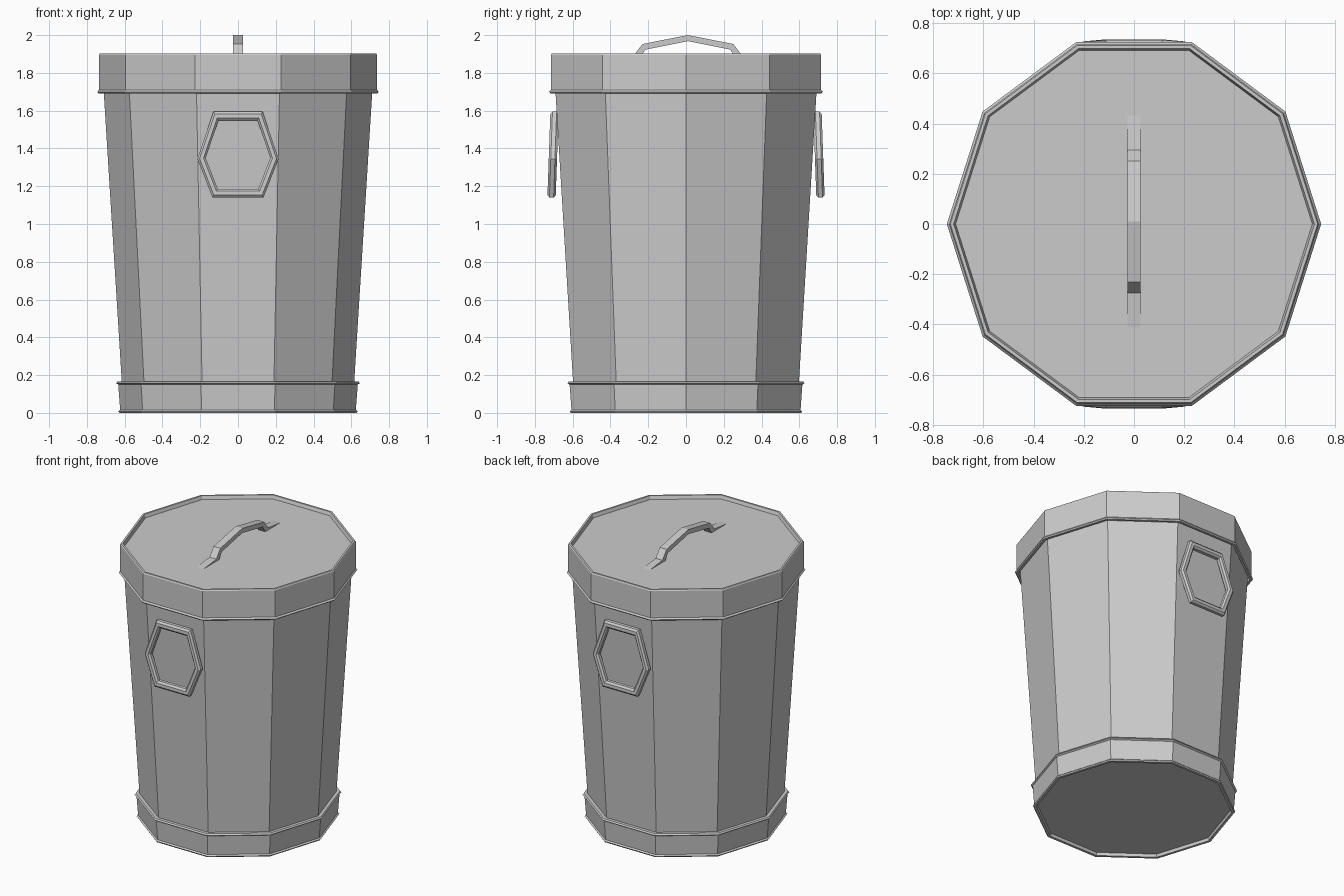
import bpy
from math import cos, sin, pi

if "Cube" in bpy.data.objects:
    bpy.data.objects.remove(bpy.data.objects["Cube"])

SIDES = 10
Y_STRETCH = 1.022  # the can is very slightly deeper than wide


def make(name, verts, faces):
    mesh = bpy.data.meshes.new(name)
    mesh.from_pydata(verts, [], faces)
    mesh.update()
    obj = bpy.data.objects.new(name, mesh)
    bpy.context.collection.objects.link(obj)
    return obj


def lathe(name, profile, cap_start=False, cap_end=False):
    """Spin an (r, z) profile, listed bottom to top on the outside, into a decagon."""
    verts = [(r * cos(2 * pi * i / SIDES), r * Y_STRETCH * sin(2 * pi * i / SIDES), z)
             for r, z in profile for i in range(SIDES)]
    faces = []
    for k in range(len(profile) - 1):
        for i in range(SIDES):
            j = (i + 1) % SIDES
            a, b = k * SIDES, (k + 1) * SIDES
            faces.append((a + i, a + j, b + j, b + i))
    if cap_start:
        faces.append(tuple(reversed(range(SIDES))))
    if cap_end:
        n = (len(profile) - 1) * SIDES
        faces.append(tuple(range(n, n + SIDES)))
    return make(name, verts, faces)


# Tapered body with a recessed floor
lathe("body", [(0.606, 0.02), (0.615, 0.16), (0.711, 1.70), (0.721, 1.87)], cap_start=True)

# Foot band with a lip at both edges
lathe("foot_band", [(0.606, 0.02), (0.61, 0.0), (0.628, 0.0), (0.633, 0.008), (0.624, 0.016),
                    (0.634, 0.15), (0.645, 0.157), (0.638, 0.167), (0.616, 0.167)])

# Lid with a lower lip and a sunken top
lathe("lid", [(0.72, 1.72), (0.722, 1.692), (0.738, 1.692), (0.745, 1.70), (0.736, 1.71),
              (0.736, 1.895), (0.731, 1.903), (0.718, 1.903), (0.71, 1.88)], cap_end=True)

# Lid grip: a bent strap whose ends sink into the lid
path_top = [(-0.45, 1.877), (-0.285, 1.895), (-0.24, 1.953), (0, 2.0)]
path_low = [(-0.45, 1.865), (-0.26, 1.868), (-0.225, 1.923), (0, 1.968)]
mirror = lambda p: p + [(-y, z) for y, z in reversed(p[:-1])]
top, low = mirror(path_top), mirror(path_low)
n = len(top)
verts = []
for (yt, zt), (yl, zl) in zip(top, low):
    verts += [(-0.026, yt + 0.01, zt), (0.026, yt + 0.01, zt),
              (0.026, yl + 0.01, zl), (-0.026, yl + 0.01, zl)]
faces = [(0, 1, 2, 3), tuple(4 * (n - 1) + q for q in (3, 2, 1, 0))]
for k in range(n - 1):
    for q in range(4):
        r = (q + 1) % 4
        faces.append((4 * k + q, 4 * k + 4 + q, 4 * k + 4 + r, 4 * k + r))
make("lid_grip", verts, faces)


def ring_handle(name, side):
    """Six-sided hanging ring on the front (-1) or back (1)."""
    hexagon = [(0.215, 1.345), (0.13, 1.595), (-0.13, 1.595),
               (-0.215, 1.345), (-0.135, 1.14), (0.135, 1.14)]
    # cross-section as (inset, half depth)
    section = [(0.0, 0.011), (0.012, 0.022), (0.033, 0.022), (0.045, 0.011),
               (0.045, -0.011), (0.033, -0.022), (0.012, -0.022), (0.0, -0.011)]
    m, verts, faces = len(section), [], []
    for x, z in hexagon:
        for inset, depth in section:
            s = 1 - inset / 0.22
            zz = 1.367 + (z - 1.367) * s
            y = 0.704 - 0.035 * (zz - 1.367) + depth
            verts.append((-side * x * s, side * y, zz))
    for i in range(6):
        j = (i + 1) % 6
        for q in range(m):
            r = (q + 1) % m
            faces.append((i * m + q, j * m + q, j * m + r, i * m + r))
    return make(name, verts, faces)


# Side rings
ring_handle("front_ring_handle", -1)
ring_handle("back_ring_handle", 1)

# Consistent outward normals on the closed parts
import bmesh
for obj in bpy.data.objects:
    if "handle" in obj.name or "grip" in obj.name:
        bm = bmesh.new()
        bm.from_mesh(obj.data)
        bmesh.ops.recalc_face_normals(bm, faces=bm.faces)
        bm.to_mesh(obj.data)
        bm.free()
